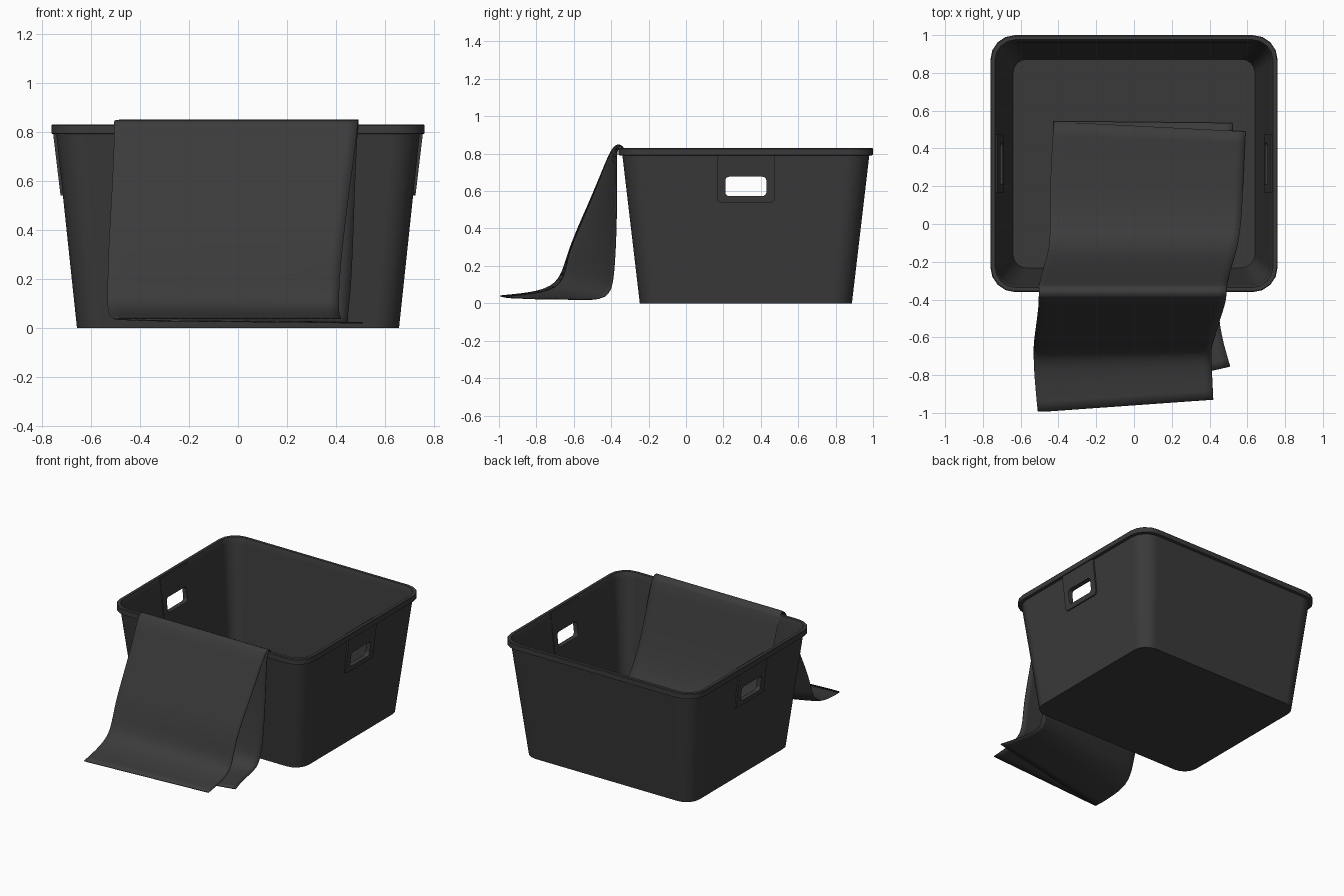
import bpy, bmesh, math
from mathutils import Vector

old = bpy.data.objects.get("Cube")
if old:
    bpy.data.objects.remove(old, do_unlink=True)


def material(name, value):
    m = bpy.data.materials.new(name)
    m.use_nodes = True
    colour = (value, value, value, 1)
    m.diffuse_color = colour
    m.node_tree.nodes["Principled BSDF"].inputs["Base Color"].default_value = colour
    return m


plastic = material("charcoal plastic", 0.042)
fabric = material("charcoal fabric", 0.044)


def make(name, bm, mat):
    bmesh.ops.recalc_face_normals(bm, faces=bm.faces)
    mesh = bpy.data.meshes.new(name)
    bm.to_mesh(mesh)
    bm.free()
    mesh.materials.append(mat)
    ob = bpy.data.objects.new(name, mesh)
    bpy.context.collection.objects.link(ob)
    return ob


def activate(ob):
    bpy.ops.object.select_all(action='DESELECT')
    ob.select_set(True)
    bpy.context.view_layer.objects.active = ob


def smooth(ob, degrees):
    activate(ob)
    bpy.ops.object.shade_smooth_by_angle(angle=math.radians(degrees))


def along_x(edge):
    d = edge.verts[0].co - edge.verts[1].co
    return abs(d.x) > max(abs(d.y), abs(d.z))


MIDDLE_Y = 0.32    # middle of the bin and of its handles


def rounded_ring(bm, hx, hy, r, z, steps=4):
    ring = []
    for k, (sx, sy) in enumerate([(1, 1), (-1, 1), (-1, -1), (1, -1)]):
        for i in range(steps + 1):
            a = (k + i / steps) * math.pi / 2
            ring.append(bm.verts.new((sx * (hx - r) + r * math.cos(a),
                                      MIDDLE_Y + sy * (hy - r) + r * math.sin(a), z)))
    return ring


# Bin: rounded rectangles lofted up the outside, over the rim and down inside
bm = bmesh.new()
levels = [(0.656, 0.567, 0.1, 0), (0.74, 0.66, 0.12, 0.79), (0.76, 0.68, 0.13, 0.792),
          (0.76, 0.68, 0.13, 0.826), (0.756, 0.676, 0.126, 0.83),
          (0.736, 0.656, 0.11, 0.83), (0.722, 0.642, 0.1, 0.79),
          (0.64, 0.552, 0.07, 0.02)]
rings = [rounded_ring(bm, *level) for level in levels]
for a, b in zip(rings, rings[1:]):
    for i in range(len(a)):
        j = (i + 1) % len(a)
        bm.faces.new((a[i], a[j], b[j], b[i]))
bm.faces.new(rings[0])
bm.faces.new(rings[-1])
bin_body = make("bin_body", bm, plastic)


# Handle panels: tapered blocks in the side walls, flush with the rim on top
def handle_panel(name, side):
    bm = bmesh.new()
    bmesh.ops.create_cube(bm, size=1)
    for v in bm.verts:
        top, outer = v.co.z > 0, v.co.x > 0
        if top:
            x = 0.757 if outer else 0.724
        else:
            x = 0.723 if outer else 0.69
        v.co = Vector((side * x, MIDDLE_Y + v.co.y * 0.31, 0.824 if top else 0.54))
    low = [e for e in bm.edges if all(v.co.z < 0.6 for v in e.verts) and along_x(e)]
    bmesh.ops.bevel(bm, geom=low, offset=0.02, segments=3, affect='EDGES', profile=0.5)
    return make(name, bm, plastic)


panels = [handle_panel("left_handle_panel", 1), handle_panel("right_handle_panel", -1)]

# Grip holes: one rounded bar cut through both sides
bm = bmesh.new()
bmesh.ops.create_cube(bm, size=1)
for v in bm.verts:
    v.co = Vector((v.co.x * 2, MIDDLE_Y + v.co.y * 0.22, 0.625 + v.co.z * 0.104))
bmesh.ops.bevel(bm, geom=[e for e in bm.edges if along_x(e)], offset=0.022, segments=4,
                affect='EDGES', profile=0.5)
cutter = make("grip_cutter", bm, plastic)
cutter.hide_render = True

for ob in [bin_body] + panels:
    activate(ob)
    cut = ob.modifiers.new("grip_hole", 'BOOLEAN')
    cut.operation = 'DIFFERENCE'
    cut.solver = 'EXACT'
    cut.object = cutter
    bpy.ops.object.modifier_apply(modifier=cut.name)
    smooth(ob, 35)
    ob.modifiers.new("flat_walls", 'WEIGHTED_NORMAL').keep_sharp = True
bpy.data.objects.remove(cutter, do_unlink=True)

# Folded cloth: two layers that meet at the fold on the right and open to the left.
# Each row: upper (y, z), free edge of lower (y, z), fold x, upper free x, lower free x
rows = [
    ((0.545, 0.045), (0.535, 0.03), -0.48, 0.59, 0.52),
    ((0.25, 0.045), (0.25, 0.03), -0.5, 0.58, 0.53),
    ((0.02, 0.055), (0, 0.03), -0.5, 0.57, 0.53),
    ((-0.12, 0.14), (-0.18, 0.08), -0.5, 0.55, 0.52),
    ((-0.21, 0.36), (-0.24, 0.36), -0.53, 0.52, 0.5),
    ((-0.29, 0.68), (-0.31, 0.68), -0.55, 0.5, 0.49),
    ((-0.325, 0.85), (-0.33, 0.84), -0.56, 0.49, 0.49),
    ((-0.385, 0.855), (-0.375, 0.845), -0.56, 0.49, 0.49),
    ((-0.43, 0.75), (-0.37, 0.68), -0.56, 0.48, 0.48),
    ((-0.52, 0.53), (-0.372, 0.4), -0.57, 0.45, 0.47),
    ((-0.63, 0.29), (-0.385, 0.14), -0.585, 0.42, 0.46),
    ((-0.67, 0.12), (-0.41, 0.015), -0.585, 0.41, 0.44),
    ((-0.78, 0.06), (-0.59, 0.022), -0.585, 0.41, 0.46),
    ((-1, 0.04), (-0.755, 0.022), -0.565, 0.42, 0.51),
]
COLS = 6
bm = bmesh.new()
grid = []
for n, (up, low, fold, free_up, free_low) in enumerate(rows):
    up, low = Vector(up), Vector(low)
    hem = max(0, n - 10) / 3            # slanted hem at the front
    slant = 0.07 * hem if hem else -0.055 * max(0, 1 - n)
    upper, lower = [], []
    for i in range(COLS + 1):
        t = i / COLS
        y, z = up.x + slant * t, up.y
        upper.append(bm.verts.new((fold + (free_up - fold) * t, y, z)))
        if i:
            gap = low.lerp(up, 1 - t)
            lower.append(bm.verts.new((fold + (free_low - fold) * t, gap.x, gap.y - 0.008 * (1 - t))))
    grid.append(lower[::-1] + upper)
for a, b in zip(grid, grid[1:]):
    for i in range(len(a) - 1):
        bm.faces.new((a[i], a[i + 1], b[i + 1], b[i]))
cloth = make("draped_cloth", bm, fabric)
sub = cloth.modifiers.new("soft_folds", 'SUBSURF')
sub.levels = sub.render_levels = 2
sub.boundary_smooth = 'PRESERVE_CORNERS'
thick = cloth.modifiers.new("thickness", 'SOLIDIFY')
thick.thickness = 0.005
thick.offset = 0
smooth(cloth, 60)
